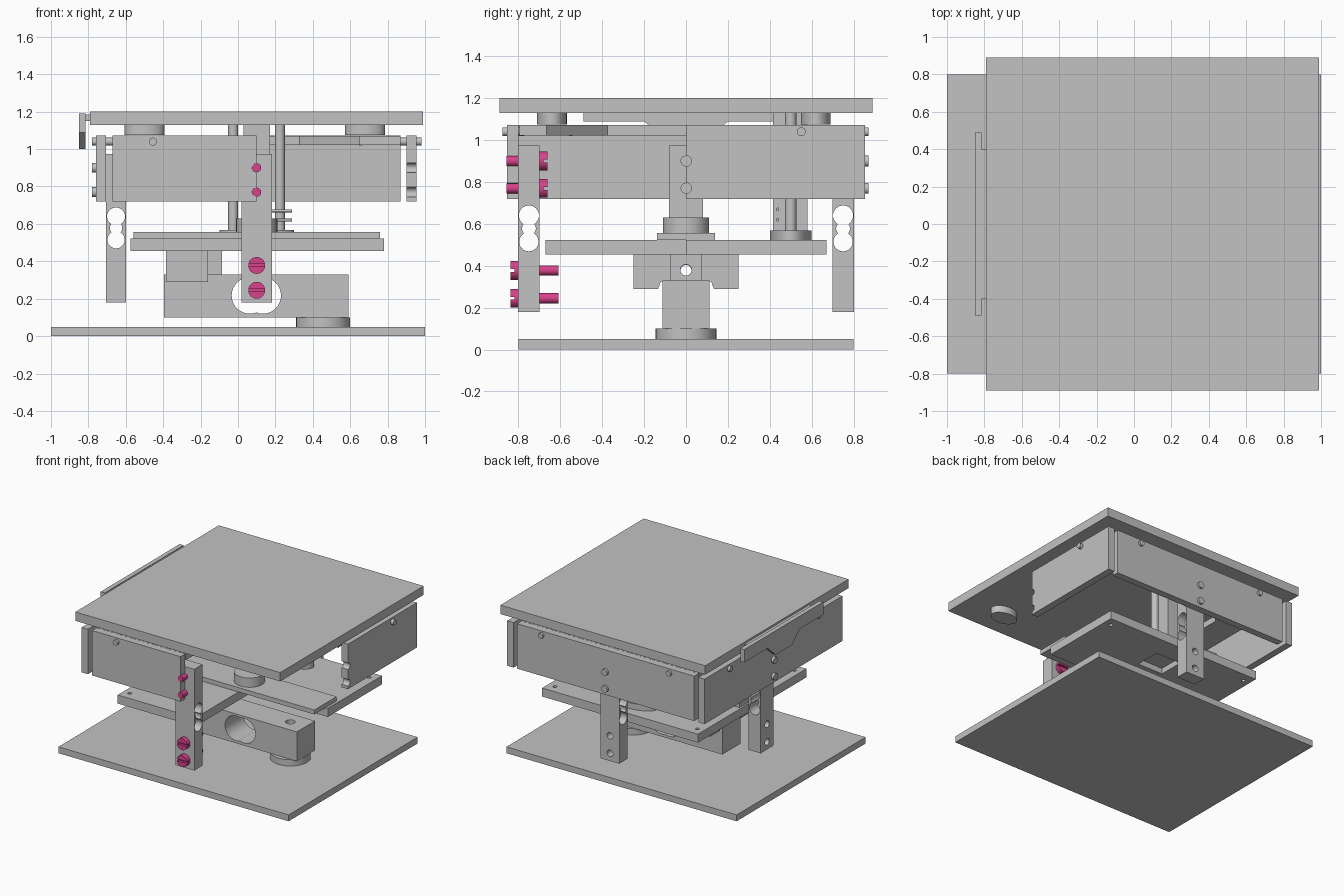
import bpy, bmesh, math
from mathutils import Matrix, Vector

if "Cube" in bpy.data.objects:
    bpy.data.objects.remove(bpy.data.objects["Cube"])


def material(name, c):
    m = bpy.data.materials.new(name)
    m.diffuse_color = (*c, 1)
    m.use_nodes = True
    m.node_tree.nodes["Principled BSDF"].inputs["Base Color"].default_value = m.diffuse_color
    return m


GREY = material("metal grey", (0.54, 0.54, 0.54))
PINK = material("screw pink", (0.68, 0.055, 0.26))


def finish(name, bm, mat):
    bmesh.ops.recalc_face_normals(bm, faces=bm.faces)
    me = bpy.data.meshes.new(name)
    bm.to_mesh(me)
    bm.free()
    me.materials.append(mat)
    ob = bpy.data.objects.new(name, me)
    bpy.context.collection.objects.link(ob)
    return ob


def prism(name, pts, axis, a, b, mat=GREY):
    """Extrude a 2D outline along an axis: x -> (y,z), y -> (x,z), z -> (x,y)."""
    place = {"x": lambda u, v, w: (w, u, v), "y": lambda u, v, w: (u, w, v),
             "z": lambda u, v, w: (u, v, w)}[axis]
    bm = bmesh.new()
    lo = [bm.verts.new(place(u, v, a)) for u, v in pts]
    hi = [bm.verts.new(place(u, v, b)) for u, v in pts]
    bm.faces.new(lo)
    bm.faces.new(hi)
    n = len(pts)
    for i in range(n):
        bm.faces.new((lo[i], lo[(i + 1) % n], hi[(i + 1) % n], hi[i])).smooth = n > 15
    return finish(name, bm, mat)


def box(name, x0, x1, y0, y1, z0, z1, mat=GREY):
    return prism(name, [(x0, y0), (x1, y0), (x1, y1), (x0, y1)], "z", z0, z1, mat)


def cyl(name, axis, u, v, r, a, b, mat=GREY, r2=None, n=32):
    r2 = r2 or r
    pts = [(u + r * math.cos(t * math.tau / n), v + r2 * math.sin(t * math.tau / n)) for t in range(n)]
    return prism(name, pts, axis, a, b, mat)


def cut(ob, *cutters):
    for c in cutters:
        m = ob.modifiers.new("cut", "BOOLEAN")
        m.operation, m.solver, m.object = "DIFFERENCE", "EXACT", c
        me = bpy.data.meshes.new_from_object(ob.evaluated_get(bpy.context.evaluated_depsgraph_get()))
        ob.modifiers.clear()
        ob.data = me
        bpy.data.objects.remove(c)
    return ob


CX = 0.1  # centre of the mechanism in x

# base plate, top plate and round pads
box("base_plate", -1, 1, -0.8, 0.8, 0, 0.05)
box("top_plate", -0.79, 0.99, -0.89, 0.89, 1.13, 1.2)
cyl("base_pad", "z", 0.455, 0, 0.145, 0.05, 0.10)
for x in (-0.5, 0.68):
    for y in (-0.64, 0.62):
        cyl("top_pad", "z", x, y, 0.107, 1.075, 1.13, r2=0.071)

# horizontal bending beam with double bore
cut(box("main_beam", -0.395, 0.59, -0.113, 0.113, 0.10, 0.33),
    cyl("bore", "y", 0.063, 0.217, 0.097, -1, 1),
    cyl("bore", "y", 0.133, 0.217, 0.097, -1, 1),
    cyl("bore", "z", 0.455, 0, 0.035, 0.2, 1))

# clamp block straddling the beam end, with a small bored lug
clamp = [(-0.25, 0.29), (-0.133, 0.29), (-0.12, 0.325), (0.12, 0.325),
         (0.133, 0.29), (0.25, 0.29), (0.25, 0.455), (-0.25, 0.455)]
cut(prism("clamp_block", clamp, "x", -0.385, -0.16), cyl("bore", "x", 0, 0.38, 0.027, -1, 1))
cut(box("clamp_lug", -0.16, -0.085, -0.075, 0.075, 0.33, 0.455), cyl("bore", "x", 0, 0.38, 0.027, -1, 1))

# platform with one quarter cut away, cross bar and centre boss
plat = [(-0.575, -0.672), (CX, -0.672), (CX, 0), (0.78, 0), (0.78, 0.672), (-0.575, 0.672)]
cut(prism("platform", plat, "z", 0.455, 0.522),
    box("slot", CX - 0.11, CX + 0.11, 0.3, 0.5, 0.4, 0.5),
    cyl("bore", "z", -0.52, -0.6, 0.015, 0, 1),
    cyl("bore", "z", -0.52, 0.6, 0.015, 0, 1),
    cyl("bore", "z", 0.72, 0.6, 0.015, 0, 1))
box("cross_bar", -0.56, 0.76, -0.138, 0.138, 0.522, 0.557)
cyl("centre_boss", "z", CX, 0, 0.11, 0.557, 0.63)

# sensor column, guide posts and pins
cyl("column_flange", "z", CX, 0.5, 0.2, 0.522, 0.568, r2=0.1)
box("sensor_column", 0.03, 0.17, 0.415, 0.58, 0.568, 1.13)
for x in (-0.026, 0.224):
    cyl("guide_post", "z", x, 0.5, 0.027, 0.56, 1.13)
for z in (0.62, 0.67):
    cyl("sensor_pin", "x", 0.437, z, 0.008, 0.17, 0.29, n=16)

# frame walls: front and right ones are halved by the cutaway
walls = {
    "front_wall": (-0.67, CX, -0.855, -0.80),
    "back_wall": (-0.67, 0.87, 0.80, 0.855),
    "left_wall": (-0.76, -0.706, -0.855, 0.855),
    "right_wall": (0.90, 0.955, 0, 0.855),
}
wall_obs = {n: box(n, *b, 0.72, 1.073) for n, b in walls.items()}
for z in (0.77, 0.9):
    cut(wall_obs["front_wall"], cyl("bore", "y", CX, z, 0.0245, -1, -0.5))
    cut(wall_obs["right_wall"], cyl("bore", "x", 0, z, 0.026, 0.5, 1))

# flat inner ring plate with an eight-sided opening
opening = [(0.55, 0.375), (0.23, 0.665), (-0.23, 0.665), (-0.55, 0.375),
           (-0.55, -0.375), (-0.23, -0.665), (0.23, -0.665), (0.55, -0.375)]
ring = [(-0.67, -0.795), (CX, -0.795), (CX, 0), (0.87, 0), (0.87, 0.795), (-0.67, 0.795)]
cut(prism("ring_plate", ring, "z", 1.022, 1.071),
    prism("opening", [(CX + x, y) for x, y in opening], "z", 0.9, 1.2))

# small bolts through the walls into the ring plate
cyl("wall_bolt", "y", -0.455, 1.04, 0.021, -0.875, -0.77)
for x in (-0.455, 0.655):
    cyl("wall_bolt", "y", x, 1.04, 0.021, 0.78, 0.872)
for y in (-0.55, 0.55):
    cyl("wall_bolt", "x", y, 1.04, 0.021, -0.78, -0.67)
cyl("wall_bolt", "x", 0.55, 1.04, 0.021, 0.865, 0.98)


# upright bending beams with a double bore and screw holes
def upright(name, axis, c):
    """c is the beam centre along its thin axis."""
    other = "x" if axis == "y" else "y"
    if axis == "y":
        ob = box(name, CX - 0.081, CX + 0.081, c - 0.051, c + 0.051, 0.18, 0.975)
        mid = CX
    else:
        ob = box(name, c - 0.053, c + 0.053, -0.081, 0.081, 0.18, 0.975)
        mid = 0
    cut(ob, cyl("bore", other, c, 0.515, 0.046, -1, 1), cyl("bore", other, c, 0.64, 0.048, -1, 1),
        cyl("bore", other, c, 0.578, 0.033, -1, 1))
    for z in (0.24, 0.378):
        cut(ob, cyl("bore", axis, mid, z, 0.026, -1, 1))
    return ob


upright("front_upright", "y", -0.75)
upright("back_upright", "y", 0.75)
upright("left_upright", "x", -0.652)

# grey bolts of the back and left uprights
for z in (0.77, 0.9):
    cyl("upright_bolt", "y", CX, z, 0.026, 0.66, 0.872)
    cyl("upright_bolt", "x", 0, z, 0.026, -0.78, -0.56)


# pink slotted screws of the front upright
def screw(name, z, s0, s1, h0, h1, slot0, slot1):
    cyl(name + "_shank", "y", CX, z, 0.024, s0, s1, PINK)
    cut(cyl(name + "_head", "y", CX, z, 0.045, h0, h1, PINK),
        box("slot", 0, 0.2, slot0, slot1, z - 0.007, z + 0.007, PINK))


for z in (0.77, 0.9):
    screw("upper_screw", z, -0.857, -0.69, -0.7, -0.662, -0.68, -0.6)
for z in (0.245, 0.378):
    screw("lower_screw", z, -0.81, -0.608, -0.838, -0.80, -0.9, -0.82)

# lever plate at the left edge of the top plate
lever = [(-0.49, 1.09), (-0.2, 1.09), (-0.1, 1.0), (0.1, 1.0), (0.2, 1.09),
         (0.49, 1.09), (0.49, 1.19), (-0.49, 1.19)]
prism("edge_lever", lever, "x", -0.85, -0.815)
box("lever_mount", -0.815, -0.79, -0.4, 0.4, 1.15, 1.185)

# keep edges sharp on the rounded parts
for ob in bpy.data.objects:
    ob.select_set(True)
    bpy.context.view_layer.objects.active = ob
bpy.ops.object.shade_smooth_by_angle(angle=math.radians(30))
